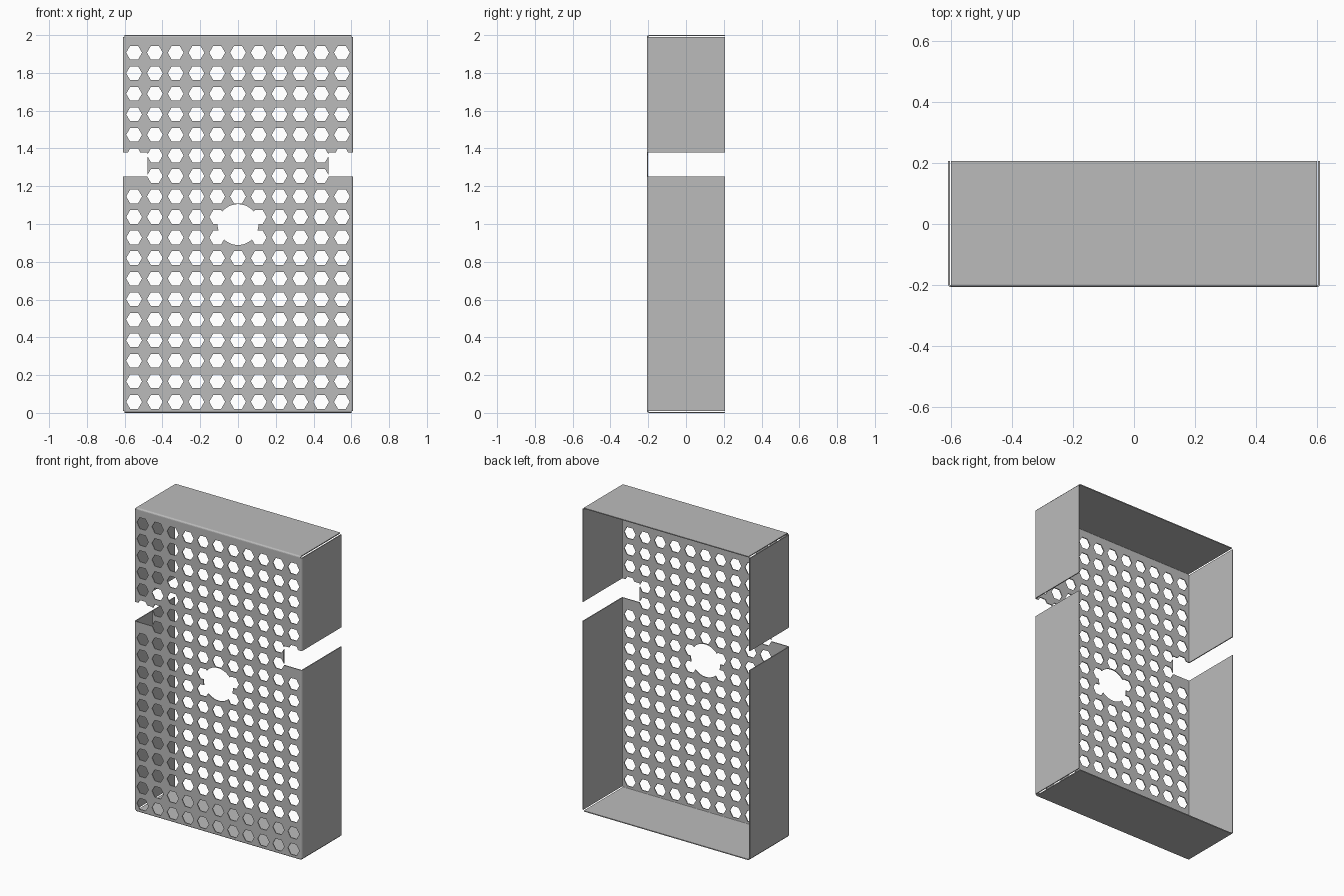
import bpy, bmesh, math
from mathutils import Vector, Matrix

cube = bpy.data.objects.get("Cube")
if cube:
    bpy.data.objects.remove(cube, do_unlink=True)

W, D, H = 0.61, 0.207, 2.0        # half width, half depth, height
T, R = 0.006, 0.010               # sheet thickness, bend radius
NOTCH_X, NOTCH_LO, NOTCH_HI = 0.478, 1.252, 1.379
PITCH_X, PITCH_Z, TOP_ROW = 0.11, 0.10875, 1.907

grey = bpy.data.materials.new("sheet_grey")
grey.use_nodes = True
grey.diffuse_color = (0.5, 0.5, 0.5, 1)
grey.node_tree.nodes["Principled BSDF"].inputs["Base Color"].default_value = (0.5, 0.5, 0.5, 1)


def make_object(name, bm):
    bmesh.ops.recalc_face_normals(bm, faces=bm.faces[:])
    mesh = bpy.data.meshes.new(name)
    bm.to_mesh(mesh)
    bm.free()
    mesh.materials.append(grey)
    ob = bpy.data.objects.new(name, mesh)
    bpy.context.collection.objects.link(ob)
    return ob


def add_box(bm, lo, hi):
    lo, hi = Vector(lo), Vector(hi)
    m = Matrix.Translation((lo + hi) / 2) @ Matrix.Diagonal((*(hi - lo), 1))
    bmesh.ops.create_cube(bm, size=1, matrix=m)


def add_prism(bm, x, z, radius, sides):
    # Prism through the front panel, with a corner pointing along x
    m = Matrix.Translation((x, -D, z)) @ Matrix.Rotation(math.pi / 2, 4, 'X')
    bmesh.ops.create_cone(bm, cap_ends=True, segments=sides, radius1=radius,
                          radius2=radius, depth=0.1,
                          matrix=m @ Matrix.Rotation(math.pi / 2 if sides == 6 else 0, 4, 'Z'))
    

def fold(name, place, start, end):
    # Flange with a rounded bend, swept from start to end
    arc = [math.pi / 2 * i / 4 for i in range(5)]
    outer = [(-R + R * math.sin(a), -D + R - R * math.cos(a)) for a in arc]
    inner = [(-R + (R - T) * math.sin(a), -D + R - (R - T) * math.cos(a)) for a in arc]
    profile = outer + [(0, D), (-T, D)] + inner[::-1]
    bm = bmesh.new()
    face = bm.faces.new([bm.verts.new(place(u, y, start)) for u, y in profile])
    sweep = Vector(place(0, 0, end)) - Vector(place(0, 0, start))
    ext = bmesh.ops.extrude_face_region(bm, geom=[face], use_keep_orig=True)
    moved = [g for g in ext["geom"] if isinstance(g, bmesh.types.BMVert)]
    bmesh.ops.translate(bm, vec=sweep, verts=moved)
    return make_object(name, bm)


# Front panel
bm = bmesh.new()
add_box(bm, (-W + R, -D, R), (W - R, -D + T, H - R))
panel = make_object("front_panel", bm)

# Hexagonal vent holes, one pair left out beneath the side notches
hexes = bmesh.new()
for col in range(-5, 6):
    for row in range(18):
        if abs(col) == 5 and row == 6:
            continue
        x, z = col * PITCH_X, TOP_ROW - row * PITCH_Z
        probe = 6
        add_prism(hexes, x, z, 0.042, probe)

# Make sure the hexagon corners point sideways
first = max(hexes.verts, key=lambda v: v.co.x).co
if first.x < 5 * PITCH_X + 0.04:
    for v in hexes.verts:
        c = Vector((round(v.co.x / PITCH_X) * PITCH_X, 0,
                    TOP_ROW - round((TOP_ROW - v.co.z) / PITCH_Z) * PITCH_Z))
        dx, dz = v.co.x - c.x, v.co.z - c.z
        v.co.x, v.co.z = c.x + dz, c.z + dx

# Round centre hole and side notches
openings = bmesh.new()
add_prism(openings, 0, 0.997, 0.108, 48)
for s in (-1, 1):
    xs = sorted((s * NOTCH_X, s * (W + 0.1)))
    add_box(openings, (xs[0], -D - 0.05, NOTCH_LO), (xs[1], -D + 0.05, NOTCH_HI))

cutters = [make_object("hex_cutter", hexes), make_object("opening_cutter", openings)]
for cutter in cutters:
    cutter.hide_render = True
    mod = panel.modifiers.new(cutter.name, 'BOOLEAN')
    mod.operation, mod.solver, mod.object = 'DIFFERENCE', 'EXACT', cutter
bpy.context.view_layer.update()
evaluated = panel.evaluated_get(bpy.context.evaluated_depsgraph_get())
cut_mesh = bpy.data.meshes.new_from_object(evaluated)
panel.modifiers.clear()
panel.data = cut_mesh
for cutter in cutters:
    bpy.data.objects.remove(cutter, do_unlink=True)

# Top and bottom flanges
fold("top_flange", lambda u, y, t: (t, y, H + u), -W + R, W - R)
fold("bottom_flange", lambda u, y, t: (t, y, -u), -W + R, W - R)

# Side flanges, split by the notches
for side, s in (("left", 1), ("right", -1)):
    place = lambda u, y, t, s=s: (s * (W + u), y, t)
    fold(side + "_lower_flange", place, R, NOTCH_LO)
    fold(side + "_upper_flange", place, NOTCH_HI, H - R)
